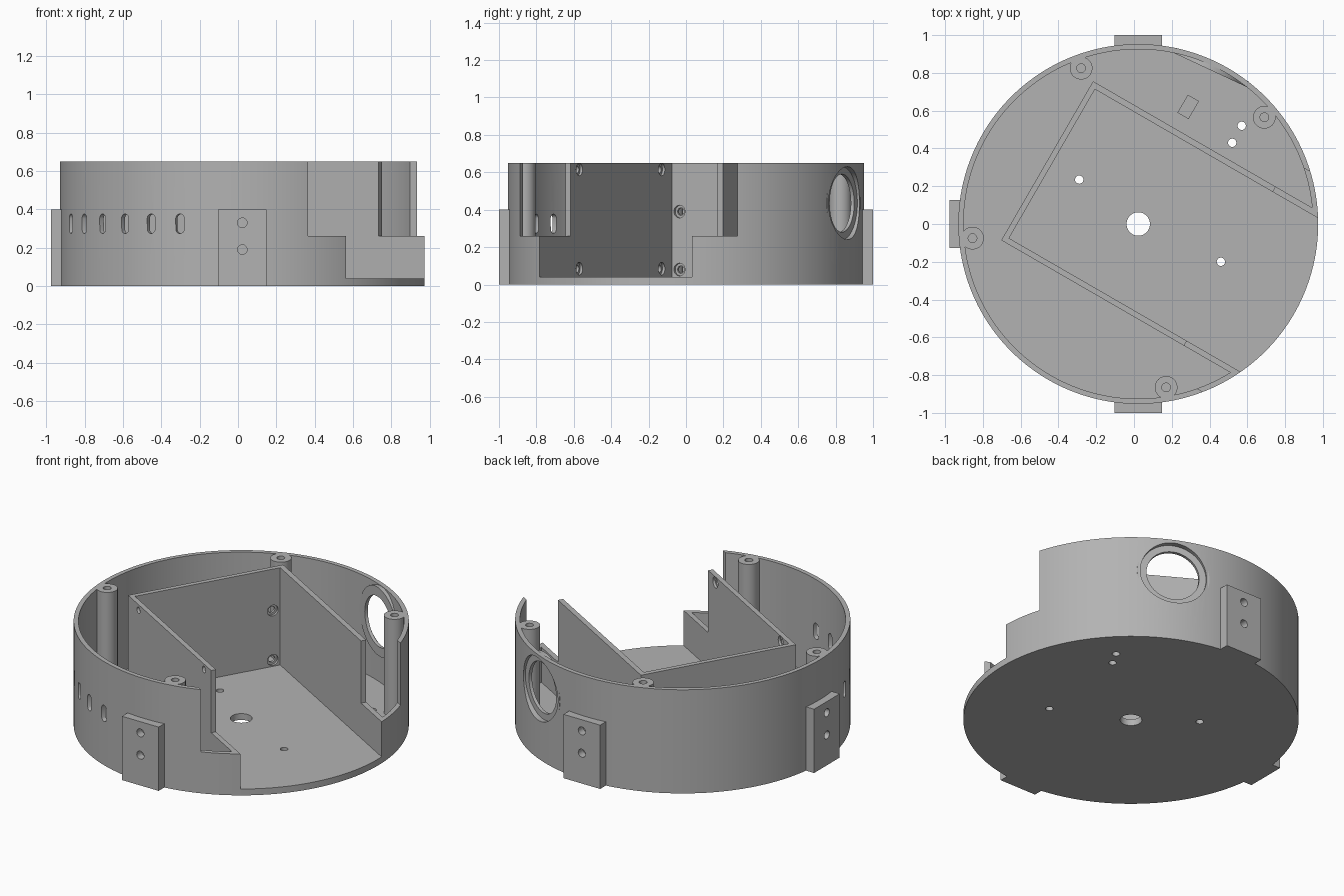
import bpy, bmesh, math
from mathutils import Matrix, Vector

old = bpy.data.objects.get("Cube")
if old:
    bpy.data.objects.remove(old, do_unlink=True)

grey = bpy.data.materials.new("plain grey")
grey.use_nodes = True
grey.diffuse_color = (0.45, 0.45, 0.45, 1)
grey.node_tree.nodes["Principled BSDF"].inputs["Base Color"].default_value = (0.45, 0.45, 0.45, 1)

CX, R, RI, TOP, FLOOR, LEDGE = 0.0225, 0.9525, 0.925, 0.65, 0.04, 0.26
CENTRE = Matrix.Translation((CX, 0, 0))
TRAY = CENTRE @ Matrix.Rotation(math.radians(-30), 4, 'Z')


def circle(r, n=32, x=0, y=0):
    return [(x + r * math.cos(math.tau * i / n), y + r * math.sin(math.tau * i / n)) for i in range(n)]


def rect(x0, x1, y0, y1):
    return [(x0, y0), (x1, y0), (x1, y1), (x0, y1)]


def solid(name, pts, z0, z1, m=CENTRE):
    """Extrude a flat outline from z0 to z1 in the frame m."""
    bm = bmesh.new()
    face = bm.faces.new([bm.verts.new((x, y, z0)) for x, y in pts])
    ext = bmesh.ops.extrude_face_region(bm, geom=[face])
    top = [v for v in ext["geom"] if isinstance(v, bmesh.types.BMVert)]
    bmesh.ops.translate(bm, verts=top, vec=(0, 0, z1 - z0))
    bmesh.ops.recalc_face_normals(bm, faces=bm.faces)
    bm.transform(m)
    me = bpy.data.meshes.new(name)
    bm.to_mesh(me)
    bm.free()
    me.materials.append(grey)
    ob = bpy.data.objects.new(name, me)
    bpy.context.collection.objects.link(ob)
    return ob


def cutter(pts, z0, z1, m=CENTRE):
    ob = solid("cutter", pts, z0, z1, m)
    ob.hide_render = True
    return ob


def outward(angle, z, base=CENTRE):
    """Frame whose z axis points level outward at an angle, with y up."""
    a = math.radians(angle)
    n, up = Vector((math.cos(a), math.sin(a), 0)), Vector((0, 0, 1))
    m = Matrix((up.cross(n), up, n)).transposed().to_4x4()
    return base @ Matrix.Translation((0, 0, z)) @ m


def carve(ob, cutters, operation='DIFFERENCE'):
    """Apply boolean cuts and drop the cutters."""
    for c in cutters:
        mod = ob.modifiers.new("cut", 'BOOLEAN')
        mod.operation, mod.solver, mod.object = operation, 'EXACT', c
    dg = bpy.context.evaluated_depsgraph_get()
    me = bpy.data.meshes.new_from_object(ob.evaluated_get(dg))
    ob.modifiers.clear()
    ob.data = me
    for c in cutters:
        bpy.data.objects.remove(c, do_unlink=True)
    return ob


def upper_cut():
    return cutter(rect(0.532, 1.3, -0.598, 0.695), LEDGE, 1, TRAY)


parts = []

# Round floor with a shaft hole and screw holes
floor = solid("floor", circle(R, 160), 0, FLOOR)
holes = [(CX, 0, 0.062), (-0.29, 0.235, 0.022), (0.46, -0.2, 0.022), (0.57, 0.52, 0.022), (0.52, 0.43, 0.022)]
parts.append(carve(floor, [cutter(circle(r, 32, x - CX, y), -0.1, 0.1) for x, y, r in holes]))

# Outer ring wall: open mouth, vent slots and a round port
port = outward(65, 0.435)
wall = solid("outer_wall", circle(R, 160), FLOOR, TOP)
cuts = [cutter(circle(RI, 160), 0, 1),
        cutter(rect(0.3, 1.3, -0.407, 0.503), 0, 1, TRAY), upper_cut(),
        cutter(circle(0.155, 48), 0.8, 1.1, port),
        cutter(circle(0.195, 64), 0.92, 1.1, port)]
slot = [(x, y + math.copysign(0.027, y)) for x, y in circle(0.024, 18)]
cuts += [cutter(slot, 0.8, 1.1, outward(-90 - a, 0.325)) for a in range(20, 80, 10)]
parts.append(carve(wall, cuts))

# Flat seat inside the round port
seat = solid("port_seat", circle(0.213, 64), 0.9, 0.93, port)
parts.append(carve(seat, [cutter(circle(0.155, 48), 0.8, 1.1, port),
                          cutter(circle(0.195, 64), 0.92, 1.1, port)]))

# Three-sided tray turned toward the mouth
u_shape = [(-0.585, -0.437), (1.1, -0.437), (1.1, -0.407), (-0.555, -0.407),
           (-0.555, 0.503), (1.1, 0.503), (1.1, 0.535), (-0.585, 0.535)]
tray = solid("tray_walls", u_shape, FLOOR, TOP, TRAY)
carve(tray, [cutter(circle(R - 0.002, 160), -1, 2)], 'INTERSECT')
cuts = [upper_cut()]
for r, depth in ((0.02, 0.1), (0.034, 0.015)):
    for u in (-0.445, 0.435):
        for z in (0.085, 0.615):
            cuts.append(cutter(circle(r, 24, u), 0.38, 0.407 + depth, outward(-90, z, TRAY)))
    for v in (-0.361, 0.457):
        for z in (0.08, 0.39):
            cuts.append(cutter(circle(r, 24, -v), 0.5, 0.555 + depth, outward(180, z, TRAY)))
parts.append(carve(tray, cuts))

# Lid screw posts
for i, (x, y) in enumerate([(-0.28, 0.825), (0.69, 0.565), (-0.855, -0.075), (0.17, -0.865)]):
    post = solid(f"screw_post_{i + 1}", circle(0.06, 40, x - CX, y), FLOOR, TOP)
    parts.append(carve(post, [cutter(circle(0.023, 24, x - CX, y), 0.3, 1)]))

# Mounting tabs at front, back and right side
for name, angle in (("front_tab", -90), ("back_tab", 90), ("right_tab", 180)):
    m = outward(angle, 0)
    tab = solid(name, rect(-0.127, 0.127, 0, 0.4), RI + 0.005, 1.0, m)
    parts.append(carve(tab, [cutter(circle(0.025, 24, 0, z), 0.95, 1.1, m) for z in (0.19, 0.33)]))

# Small block on the floor
block = Matrix.Translation((0.287, 0.62, 0)) @ Matrix.Rotation(math.radians(-30), 4, 'Z')
parts.append(solid("floor_block", rect(-0.034, 0.034, -0.055, 0.055), FLOOR, 0.06, block))

# Smooth round sides, keep crisp edges
bpy.ops.object.select_all(action='DESELECT')
for ob in parts:
    ob.select_set(True)
bpy.context.view_layer.objects.active = parts[0]
bpy.ops.object.shade_smooth_by_angle(angle=math.radians(30))
